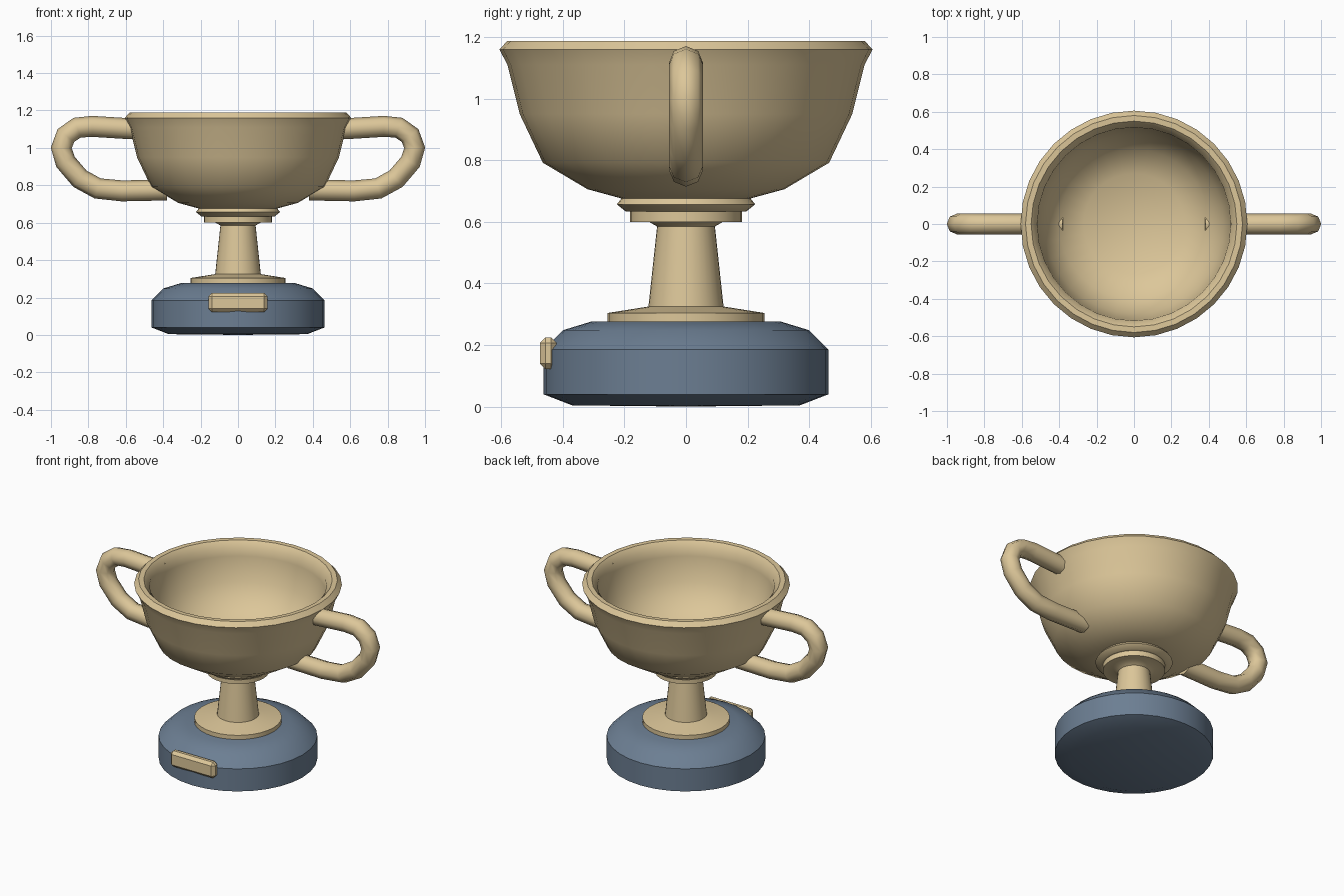
import bpy, bmesh
from math import radians, tau

cube = bpy.data.objects.get("Cube")
if cube:
    bpy.data.objects.remove(cube, do_unlink=True)


def material(name, rgb):
    m = bpy.data.materials.new(name)
    m.use_nodes = True
    m.diffuse_color = (*rgb, 1)
    m.node_tree.nodes["Principled BSDF"].inputs["Base Color"].default_value = (*rgb, 1)
    return m


gold = material("pale_gold", (0.72, 0.57, 0.32))
blue = material("slate_blue", (0.15, 0.21, 0.29))


def smooth(obj, angle=40):
    bpy.ops.object.select_all(action='DESELECT')
    obj.select_set(True)
    bpy.context.view_layer.objects.active = obj
    bpy.ops.object.shade_smooth_by_angle(angle=radians(angle))


def finish(name, bm, mat):
    mesh = bpy.data.meshes.new(name)
    bmesh.ops.recalc_face_normals(bm, faces=bm.faces)
    bm.to_mesh(mesh)
    bm.free()
    mesh.materials.append(mat)
    obj = bpy.data.objects.new(name, mesh)
    bpy.context.collection.objects.link(obj)
    return obj


def lathe(name, profile, mat, steps=32):
    """Spin an (radius, height) profile around the z axis."""
    bm = bmesh.new()
    verts = [bm.verts.new((r, 0, z)) for r, z in profile]
    edges = [bm.edges.new(pair) for pair in zip(verts, verts[1:])]
    bmesh.ops.spin(bm, geom=verts + edges, cent=(0, 0, 0), axis=(0, 0, 1),
                   angle=tau, steps=steps)
    bmesh.ops.remove_doubles(bm, verts=bm.verts, dist=0.0005)
    obj = finish(name, bm, mat)
    smooth(obj)
    return obj


# Rounded plinth
lathe("plinth", [(0, 0), (0.37, 0.004), (0.463, 0.04), (0.463, 0.185),
                 (0.40, 0.248), (0.305, 0.277), (0, 0.277)], blue)

# Foot disc, tapering stem and collar
lathe("stem", [(0, 0.27), (0.255, 0.27), (0.255, 0.304), (0.122, 0.325),
               (0.094, 0.585), (0.12, 0.6), (0.182, 0.6), (0.182, 0.633),
               (0.195, 0.633), (0.225, 0.657), (0.208, 0.678), (0, 0.69)], gold)

# Hollow bowl with rolled rim
lathe("bowl", [(0, 0.672), (0.21, 0.676), (0.32, 0.706), (0.465, 0.792),
               (0.54, 0.95), (0.58, 1.11), (0.606, 1.16), (0.58, 1.188),
               (0.55, 1.187), (0.517, 1.15), (0.515, 1.10), (0.48, 0.95),
               (0.40, 0.825), (0.27, 0.755), (0, 0.73)], gold)


# Looped handles
def handle(name, side):
    path = [(0.52, 1.1), (0.62, 1.105), (0.78, 1.115), (0.86, 1.108),
            (0.92, 1.066), (0.945, 1.0), (0.922, 0.925), (0.845, 0.835),
            (0.75, 0.783), (0.62, 0.77), (0.38, 0.775)]
    curve = bpy.data.curves.new(name, 'CURVE')
    curve.dimensions = '3D'
    curve.bevel_depth = 0.056
    curve.bevel_resolution = 2
    curve.use_fill_caps = True
    spline = curve.splines.new('POLY')
    spline.points.add(len(path) - 1)
    for point, (x, z) in zip(spline.points, path):
        point.co = (side * x, 0, z, 1)
    curve.materials.append(gold)
    obj = bpy.data.objects.new(name, curve)
    bpy.context.collection.objects.link(obj)
    bpy.ops.object.select_all(action='DESELECT')
    obj.select_set(True)
    bpy.context.view_layer.objects.active = obj
    bpy.ops.object.convert(target='MESH')
    smooth(bpy.context.object, 60)


handle("left_handle", 1)
handle("right_handle", -1)

# Chamfered plaque on the front of the plinth
bm = bmesh.new()
bmesh.ops.create_cube(bm, size=1)
bmesh.ops.scale(bm, vec=(0.316, 0.055, 0.102), verts=bm.verts)
bmesh.ops.translate(bm, vec=(0, -0.4475, 0.173), verts=bm.verts)
bmesh.ops.bevel(bm, geom=bm.edges[:], offset=0.018, segments=1, affect='EDGES')
finish("front_plaque", bm, gold)
